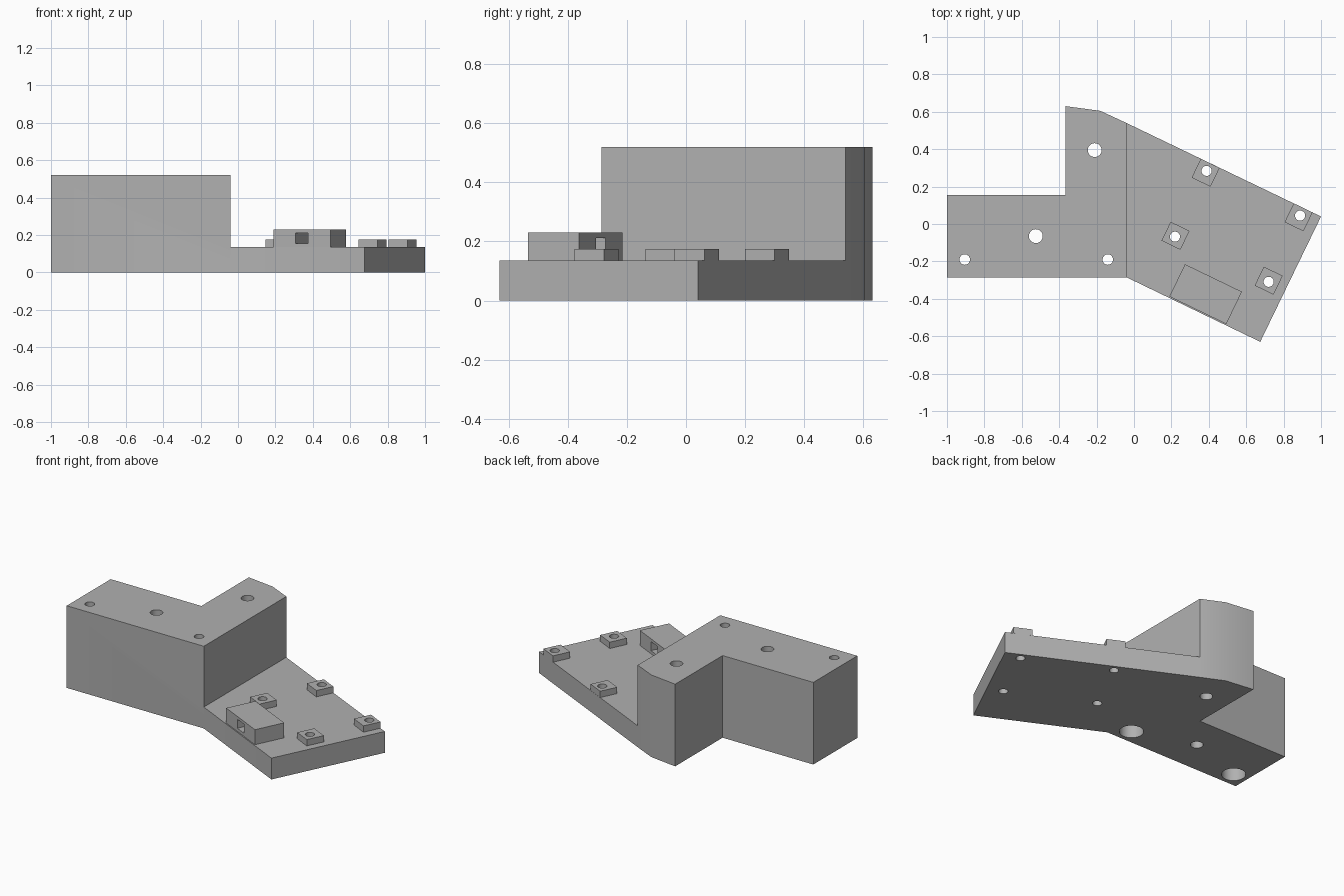
import bpy, bmesh, math
from mathutils import Matrix

cube = bpy.data.objects.get("Cube")
if cube:
    bpy.data.objects.remove(cube, do_unlink=True)

grey = bpy.data.materials.new("plain grey")
grey.use_nodes = True
COLOUR = (0.44, 0.44, 0.44, 1)
grey.diffuse_color = COLOUR
grey.node_tree.nodes["Principled BSDF"].inputs["Base Color"].default_value = COLOUR

TILT = math.radians(-25.8)
PLATE, TOP = 0.135, 0.52


def add_object(name, bm):
    bmesh.ops.recalc_face_normals(bm, faces=bm.faces)
    mesh = bpy.data.meshes.new(name)
    bm.to_mesh(mesh)
    bm.free()
    mesh.materials.append(grey)
    obj = bpy.data.objects.new(name, mesh)
    bpy.context.collection.objects.link(obj)
    return obj


def prism(name, outline, height):
    bm = bmesh.new()
    face = bm.faces.new([bm.verts.new((x, y, 0)) for x, y in outline])
    result = bmesh.ops.extrude_face_region(bm, geom=[face])
    verts = [v for v in result["geom"] if isinstance(v, bmesh.types.BMVert)]
    bmesh.ops.translate(bm, verts=verts, vec=(0, 0, height))
    return add_object(name, bm)


def box(name, x, y, z0, z1, sx, sy, angle=0):
    bm = bmesh.new()
    place = (Matrix.Translation((x, y, (z0 + z1) / 2))
             @ Matrix.Rotation(angle, 4, "Z")
             @ Matrix.Diagonal((sx, sy, z1 - z0, 1)))
    bmesh.ops.create_cube(bm, size=1, matrix=place)
    return add_object(name, bm)


def drill(name, x, y, radius, z0, z1):
    bm = bmesh.new()
    bmesh.ops.create_cone(bm, cap_ends=True, segments=32, radius1=radius,
                          radius2=radius, depth=z1 - z0,
                          matrix=Matrix.Translation((x, y, (z0 + z1) / 2)))
    return add_object(name, bm)


def cut(target, cutter):
    mod = target.modifiers.new("cut", "BOOLEAN")
    mod.operation = "DIFFERENCE"
    mod.solver = "EXACT"
    mod.object = cutter
    bpy.context.view_layer.objects.active = target
    bpy.ops.object.modifier_apply(modifier=mod.name)


cutters = []

# Body: one outline, lowered to a plate on the left side
body = prism("body", [(-1, -0.285), (-0.04, -0.285), (0.675, -0.63), (1, 0.04),
                      (-0.04, 0.54), (-0.18, 0.605), (-0.365, 0.63),
                      (-0.365, 0.155), (-1, 0.155)], TOP)
step = box("step_cutter", 0.96, 0, PLATE, 1, 2, 3)
cut(body, step)
cutters.append(step)

# Holes through the tall block, two of them wide at the bottom
for x, y, radius in [(-0.525, -0.065, 0.037), (-0.21, 0.395, 0.037),
                     (-0.905, -0.19, 0.028), (-0.14, -0.19, 0.028)]:
    tool = drill("block_drill", x, y, radius, -0.1, 0.7)
    cut(body, tool)
    cutters.append(tool)
    if radius < 0.03:
        recess = drill("recess_drill", x, y, 0.07, -0.1, 0.3)
        cut(body, recess)
        cutters.append(recess)

# Square standoffs with holes through the plate
parts = [body]
for name, x, y, dx, dy in [("back_inner", 0.383, 0.274, 0.005, 0.01),
                           ("back_outer", 0.88, 0.036, 0.008, 0.009),
                           ("front_inner", 0.222, -0.063, -0.003, -0.005),
                           ("front_outer", 0.72, -0.303, 0, -0.006)]:
    standoff = box(name + "_standoff", x, y, PLATE, 0.175, 0.112, 0.112, TILT)
    tool = drill("standoff_drill", x + dx, y + dy, 0.027, -0.1, 0.5)
    cut(body, tool)
    cut(standoff, tool)
    cutters.append(tool)
    parts.append(standoff)

# Tie block with a tunnel across it
tie_block = box("tie_block", 0.383, -0.375, PLATE, 0.23, 0.338, 0.192, TILT)
tunnel = box("tunnel_cutter", 0.383, -0.375, 0.155, 0.212, 0.076, 0.4, TILT)
cut(tie_block, tunnel)
cutters.append(tunnel)
parts.append(tie_block)

# Cutters are no longer needed once applied
for tool in cutters:
    bpy.data.objects.remove(tool, do_unlink=True)

# Smooth hole walls, crisp edges
bpy.ops.object.select_all(action="DESELECT")
for part in parts:
    part.select_set(True)
bpy.context.view_layer.objects.active = body
bpy.ops.object.shade_smooth_by_angle(angle=math.radians(30))
